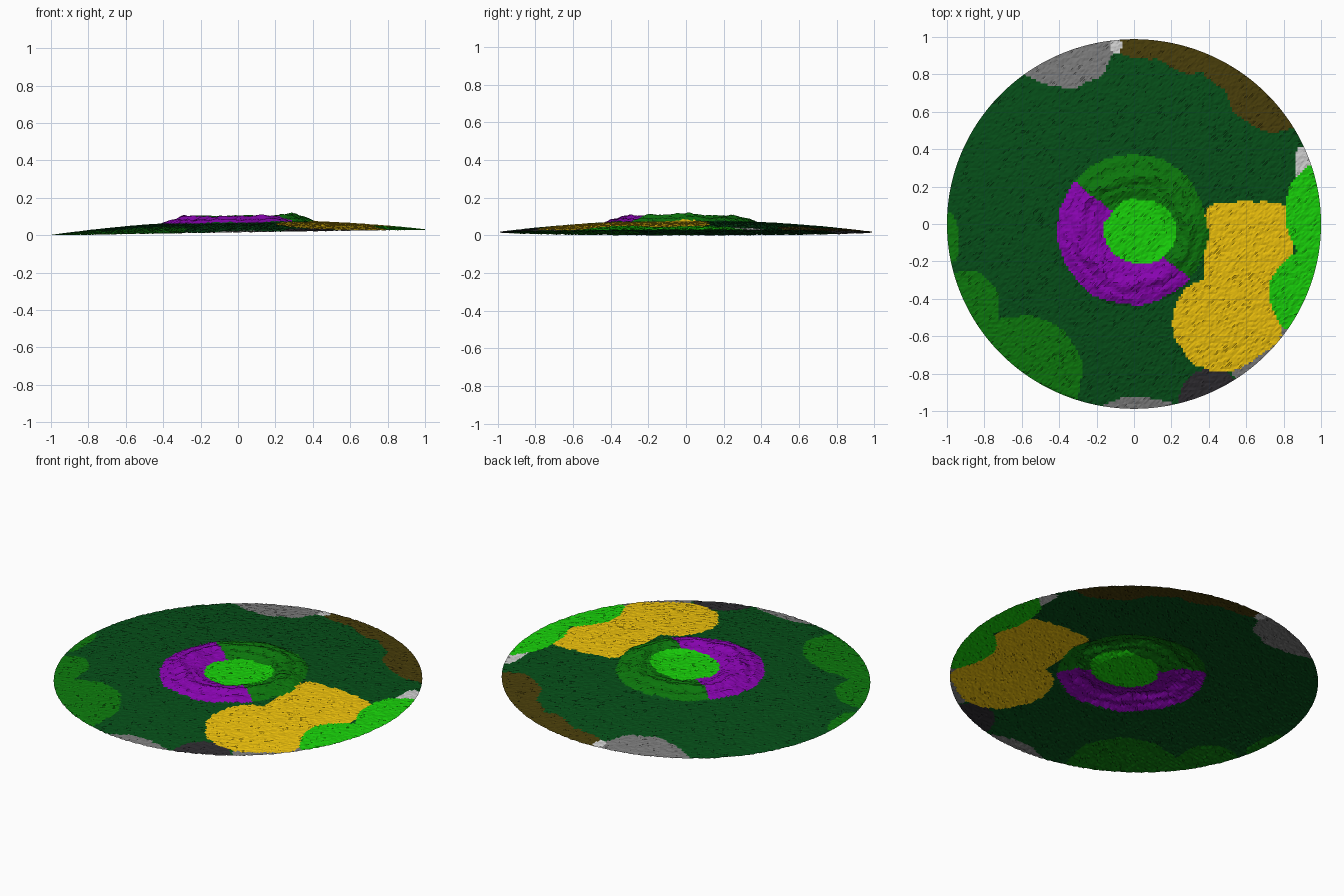
import bpy, bmesh, math, random
from mathutils import Vector, noise

if "Cube" in bpy.data.objects:
    bpy.data.objects.remove(bpy.data.objects["Cube"])

random.seed(4)
STEP = 0.0125
N = 81
GREEN, LIME, GREY, PALE = (20, 118, 20), (30, 205, 18), (120, 120, 120), (200, 200, 200)


def blob(x, y, cx, cy, rx, ry, power=2):
    return abs((x - cx) / rx) ** power + abs((y - cy) / ry) ** power < 1


def ring(x, y):
    return blob(x, y, -.01, -.03, .4, .405)


# Regions seen from above, first match wins; the rest is forest
REGIONS = [
    ("crater_floor", LIME, lambda x, y: blob(x, y, .035, -.04, .195, .175)),
    ("purple_ridge", (135, 12, 175), lambda x, y: ring(x, y) and .45 * x + .53 * y < -.02),
    ("green_ridge", GREEN, ring),
    ("meadow", LIME, lambda x, y: blob(x, y, 1.02, .06, .21, .28)
        or blob(x, y, .97, -.38, .24, .25)),
    ("pale_sliver", PALE, lambda x, y: blob(x, y, .9, .28, .045, .13)),
    ("sand", (235, 190, 20), lambda x, y: blob(x, y, .61, -.2, .24, .32, 5)
        or blob(x, y, .47, -.53, .265, .26) or blob(x, y, .65, -.45, .16, .25)),
    ("dark_rock", (48, 46, 50), lambda x, y: blob(x, y, .42, -.97, .19, .2)),
    ("east_rock", GREY, lambda x, y: blob(x, y, .75, -.75, .22, .22)),
    ("south_rock", GREY, lambda x, y: blob(x, y, .03, -1.05, .24, .125)),
    ("pale_patch", PALE, lambda x, y: blob(x, y, -.1, .96, .035, .05)),
    ("north_rock", GREY, lambda x, y: blob(x, y, -.38, .93, .26, .2)),
    ("brown_earth", (72, 62, 18), lambda x, y: blob(x, y, .1, 1.02, .3, .14)
        or blob(x, y, .3, 1.05, .24, .24) or blob(x, y, .5, .87, .14, .14)
        or blob(x, y, .75, .75, .26, .26)),
    ("grass_southwest", GREEN, lambda x, y: blob(x, y, -.6, -.8, .33, .31)
        or blob(x, y, -.88, -.45, .16, .2)),
    ("grass_west", GREEN, lambda x, y: blob(x, y, -1, -.09, .07, .15)),
    ("forest", (14, 78, 30), lambda x, y: True),
]


def linear(rgb):
    return tuple((c / 255) ** 2.2 for c in rgb) + (1.0,)


# Slightly wavy borders between the regions
def region_of(x, y):
    wx = x + .015 * noise.noise(Vector((x * 9, y * 9, 1)))
    wy = y + .015 * noise.noise(Vector((x * 9, y * 9, 4)))
    return next(i for i, r in enumerate(REGIONS) if r[2](wx, wy))


# Crater rim: steep outer step, terrace, crest, then down to the floor
def rim(t):
    crest = .03 * math.exp(-((t - .72) / .13) ** 2)
    terrace = .016 * min(1, max(0, (1 - t) / .1)) * min(1, max(0, (t - .42) / .12))
    return max(crest if t < .93 else 0, terrace)


# Tilted shallow dome, crater rim and rough ground
def height(x, y):
    z = .015 + .015 * x + .063 * (1 - x * x - y * y)
    t = math.hypot(x + .005, y + .03) / .405
    t += .06 * noise.noise(Vector((x * 6, y * 6, 2)))
    if t < 1:
        rough = noise.noise(Vector((x * 9, y * 9, 5)))
        fine = noise.noise(Vector((x * 28, y * 28, 8)))
        z += rim(t) * (1 + .3 * rough + .25 * fine)
        z += .014 * math.exp(-((x - .3) ** 2 + y * y) / .004)
        z += .006 * math.exp(-((x + .23) ** 2 + (y + .05) ** 2) / .004)
    return max(0, z + random.uniform(-.0025, .0025))


# Grid of cells clipped to a disc, its border pulled onto the circle
cells = {(i, j) for i in range(-N, N) for j in range(-N, N)
         if math.hypot(i + .5, j + .5) * STEP < .993}
points = {}
for i, j in sorted(cells):
    for a, b in ((i, j), (i + 1, j), (i + 1, j + 1), (i, j + 1)):
        if (a, b) in points:
            continue
        x, y = a * STEP, b * STEP
        around = ((a - 1, b - 1), (a, b - 1), (a - 1, b), (a, b))
        if not all(c in cells for c in around):
            k = 1 / math.hypot(x, y)
            x, y = x * k, y * k * .988
        points[a, b] = (x, y, height(x, y))

groups = [[] for _ in REGIONS]
for i, j in sorted(cells):
    groups[region_of((i + .5) * STEP, (j + .5) * STEP)].append((i, j))


# One flat shaded terrain patch per region
def make_patch(name, rgb, group):
    bm = bmesh.new()
    made = {}

    def vert(key):
        if key not in made:
            made[key] = bm.verts.new(points[key])
        return made[key]

    for i, j in group:
        q = [vert(k) for k in ((i, j), (i + 1, j), (i + 1, j + 1), (i, j + 1))]
        bm.faces.new(q[:3])
        bm.faces.new((q[0], q[2], q[3]))
    mesh = bpy.data.meshes.new(name)
    bm.to_mesh(mesh)
    bm.free()
    mat = bpy.data.materials.new(name + "_colour")
    mat.diffuse_color = linear(rgb)
    mat.use_nodes = True
    mat.node_tree.nodes["Principled BSDF"].inputs["Base Color"].default_value = mat.diffuse_color
    mesh.materials.append(mat)
    bpy.context.collection.objects.link(bpy.data.objects.new(name, mesh))


for (name, rgb, _), group in zip(REGIONS, groups):
    if group:
        make_patch(name, rgb, group)
